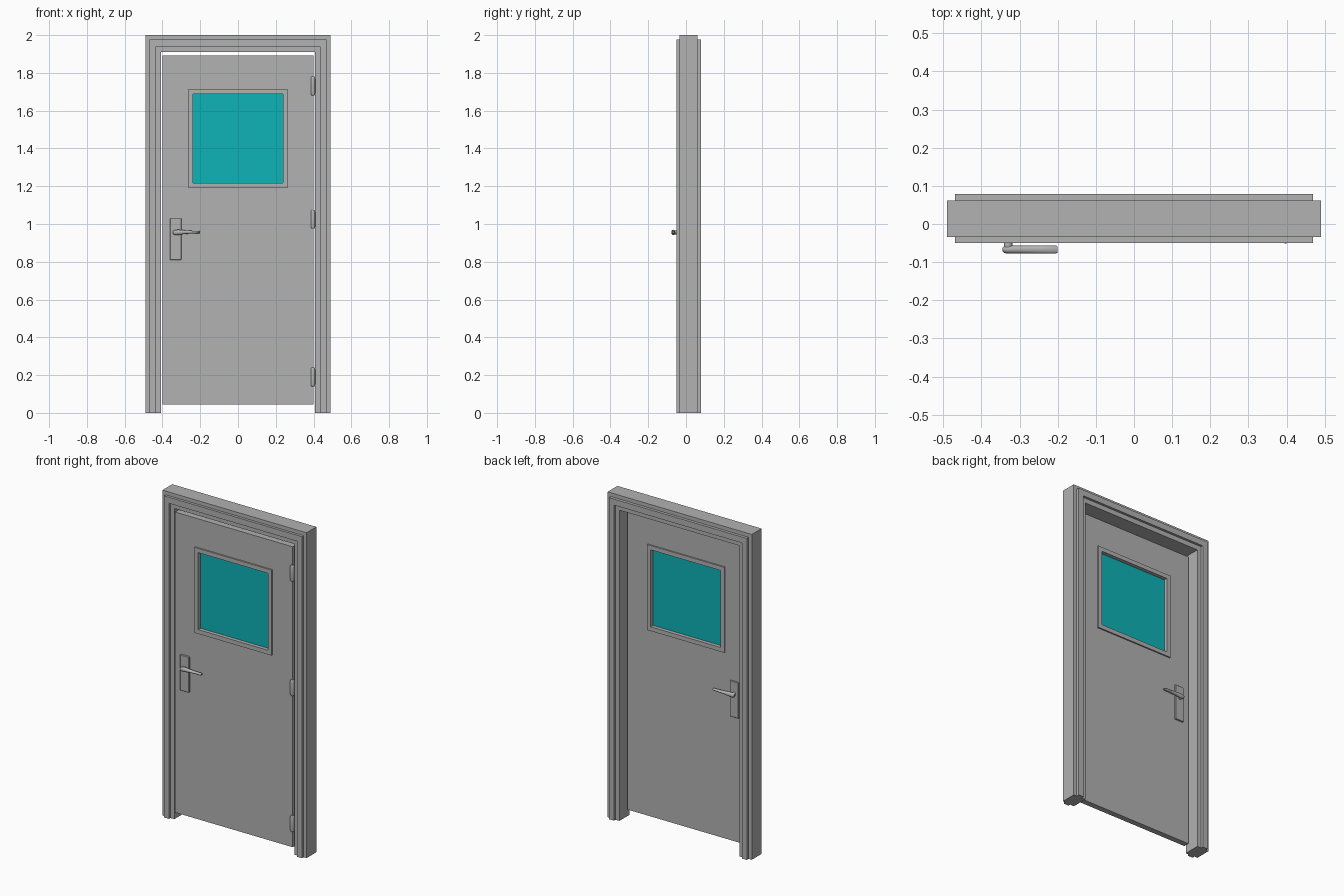
import bpy, bmesh, math
from mathutils import Matrix, Vector

cube = bpy.data.objects.get("Cube")
if cube:
    bpy.data.objects.remove(cube, do_unlink=True)


def make_material(name, rgb):
    mat = bpy.data.materials.new(name)
    mat.use_nodes = True
    mat.diffuse_color = (*rgb, 1)
    mat.node_tree.nodes["Principled BSDF"].inputs["Base Color"].default_value = (*rgb, 1)
    return mat


grey = make_material("grey paint", (0.445, 0.445, 0.445))
teal = make_material("teal glass", (0.0045, 0.445, 0.468))


def finish(name, bm, mat, smooth=False):
    bmesh.ops.recalc_face_normals(bm, faces=bm.faces)
    mesh = bpy.data.meshes.new(name)
    bm.to_mesh(mesh)
    bm.free()
    mesh.materials.append(mat)
    obj = bpy.data.objects.new(name, mesh)
    bpy.context.collection.objects.link(obj)
    if smooth:
        bpy.ops.object.select_all(action="DESELECT")
        obj.select_set(True)
        bpy.context.view_layer.objects.active = obj
        bpy.ops.object.shade_smooth_by_angle(angle=math.radians(40))
    return obj


def rect_sweep(name, rects, mat, open_bottom=False):
    """Join rectangles (half width, bottom, top, y) into a mitred ring."""
    bm = bmesh.new()
    loops = [[bm.verts.new(p) for p in ((-w, y, b), (-w, y, t), (w, y, t), (w, y, b))]
             for w, b, t, y in rects]
    for a, b in zip(loops, loops[1:] + loops[:1]):
        for i in range(3 if open_bottom else 4):
            j = (i + 1) % 4
            bm.faces.new((a[i], a[j], b[j], b[i]))
    if open_bottom:
        for i in (0, 3):
            bm.faces.new([loop[i] for loop in loops])
    return finish(name, bm, mat)


def box(name, lo, hi, mat, bevel=0):
    lo, hi = Vector(lo), Vector(hi)
    bm = bmesh.new()
    bmesh.ops.create_cube(bm, size=1, matrix=Matrix.Translation((lo + hi) / 2)
                          @ Matrix.Diagonal((*(hi - lo), 1)))
    if bevel:
        bmesh.ops.bevel(bm, geom=bm.edges[:], offset=bevel, segments=1, affect="EDGES")
    return finish(name, bm, mat)


def loft(name, rings, mat):
    """Skin closed rings of points and cap both ends."""
    bm = bmesh.new()
    loops = [[bm.verts.new(p) for p in ring] for ring in rings]
    n = len(loops[0])
    for a, b in zip(loops, loops[1:]):
        for i in range(n):
            bm.faces.new((a[i], a[(i + 1) % n], b[(i + 1) % n], b[i]))
    bm.faces.new(loops[0])
    bm.faces.new(loops[-1])
    return finish(name, bm, mat, smooth=True)


ANGLES = [math.tau * i / 16 for i in range(16)]
FRONT, BACK = -0.04, -0.005

# Door frame: stepped profile of (inset, y) carried up, across and down
profile = [(0, -0.034), (0.021, -0.034), (0.021, -0.05), (0.055, -0.05),
           (0.055, -0.036), (0.082, -0.036), (0.082, 0.064), (0.055, 0.064),
           (0.055, 0.079), (0.021, 0.079), (0.021, 0.061), (0, 0.061)]
rect_sweep("door_frame", [(0.49 - d, 0, 2 - 1.1 * d, y) for d, y in profile],
           grey, open_bottom=True)

# Door leaf with its window opening
leaf, opening = (0.4, 0.045, 1.892), (0.25, 1.205, 1.7)
rect_sweep("door_leaf", [(*leaf, FRONT), (*leaf, BACK), (*opening, BACK), (*opening, FRONT)], grey)

# Window trim and glass
outer, inner = (0.263, 1.19, 1.715), (0.237, 1.216, 1.689)
trim_front, trim_back = FRONT - 0.009, BACK + 0.009
rect_sweep("window_trim", [(*outer, trim_front), (*outer, trim_back),
                           (*inner, trim_back), (*inner, trim_front)], grey)
middle = (FRONT + BACK) / 2
box("window_glass", (-0.24, middle - 0.004, 1.212), (0.24, middle + 0.004, 1.692), teal)

# Handles on both faces: plate, stem and tapered lever
lever_shape = [(-0.345, 0.955, 0.4, 0.005), (-0.341, 0.955, 0.8, 0.010),
               (-0.332, 0.955, 1, 0.014), (-0.315, 0.956, 1, 0.014),
               (-0.285, 0.957, 1, 0.010), (-0.24, 0.957, 1, 0.007),
               (-0.205, 0.957, 1, 0.006), (-0.2, 0.957, 0.7, 0.004)]
for label, face, out in (("front", FRONT, -1), ("back", BACK, 1)):
    ys = sorted((face - out * 0.002, face + out * 0.009))
    box(label + "_handle_plate", (-0.36, ys[0], 0.81), (-0.3, ys[1], 1.03), grey, 0.002)
    loft(label + "_handle_stem",
         [[(-0.33 + 0.011 * math.cos(a), face + out * d, 0.955 + 0.011 * math.sin(a))
           for a in ANGLES] for d in (0, 0.028)], grey)
    loft(label + "_handle_lever",
         [[(x, face + out * (0.027 + 0.011 * depth * math.cos(a)), z + h * math.sin(a))
           for a in ANGLES] for x, z, depth, h in lever_shape], grey)

# Hinges: barrels with rounded ends
for label, z in (("lower", 0.19), ("middle", 1.025), ("upper", 1.73)):
    ends = [(-0.05, 0.007), (-0.046, 0.0105), (-0.04, 0.012),
            (0.04, 0.012), (0.046, 0.0105), (0.05, 0.007)]
    loft(label + "_hinge",
         [[(0.397 + r * math.cos(a), FRONT + 0.001 + r * math.sin(a), z + dz)
           for a in ANGLES] for dz, r in ends], grey)
